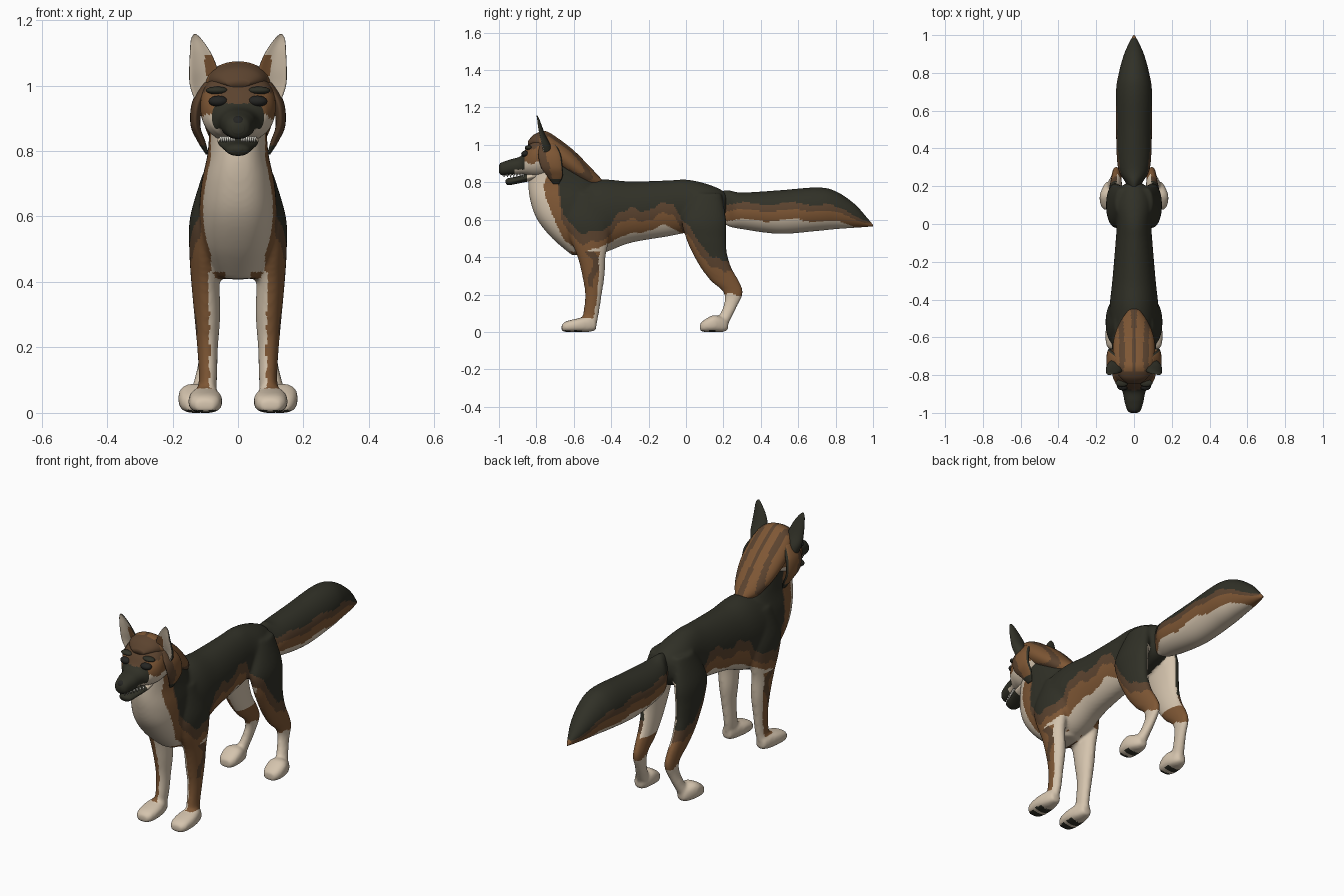
import bpy, bmesh, math
from mathutils import Matrix, Vector

if "Cube" in bpy.data.objects:
    bpy.data.objects.remove(bpy.data.objects["Cube"])

# Flat colours
COLOURS = {
    "charcoal": (0.030, 0.030, 0.020),
    "dark_brown": (0.105, 0.056, 0.028),
    "tan": (0.21, 0.095, 0.035),
    "cream": (0.66, 0.55, 0.42),
    "nose_black": (0.018, 0.018, 0.016),
    "tooth_white": (0.8, 0.78, 0.7),
}
MATS = {}
for label, rgb in COLOURS.items():
    m = bpy.data.materials.new(label)
    m.use_nodes = True
    m.diffuse_color = (*rgb, 1)
    m.node_tree.nodes["Principled BSDF"].inputs["Base Color"].default_value = (*rgb, 1)
    m.node_tree.nodes["Principled BSDF"].inputs["Roughness"].default_value = 0.8
    MATS[label] = m


def smooth_rows(rows, n):
    """Catmull-Rom interpolation of the section rows."""
    out = []
    for i in range(len(rows) - 1):
        a, b, c, d = (rows[max(0, min(len(rows) - 1, i + k))] for k in (-1, 0, 1, 2))
        for s in range(n):
            t = s / n
            out.append([q + t / 2 * (r - p + t * (2*p - 5*q + 4*r - e + t * (3*q - p - 3*r + e)))
                        for p, q, r, e in zip(a, b, c, d)])
    return out + [rows[-1]]


def loft(bm, axis, rows, side=1, seg=40, n=7, power=1.0, cup=0.0):
    """Skin oval sections: (place on axis, low, high, centre x, half width)."""
    def bend(v):
        return math.copysign(abs(v) ** power, v)
    rings = []
    for t, lo, hi, xc, hw in smooth_rows(rows, n):
        ring = []
        for k in range(seg):
            a = math.tau * k / seg
            u, v = bend(math.cos(a)), bend(math.sin(a))
            if v < 0:
                v += cup * (1 - u * u)
            x, o = side * (xc + hw * u), (lo + hi) / 2 + (hi - lo) / 2 * v
            ring.append(bm.verts.new((x, t, o) if axis == "y" else (x, o, t)))
        rings.append(ring)
    for r, q in zip(rings, rings[1:]):
        for k in range(seg):
            j = (k + 1) % seg
            bm.faces.new((r[k], r[j], q[j], q[k]))
    bm.faces.new(rings[0])
    bm.faces.new(rings[-1])


def ellipsoid(bm, centre, size):
    mat = Matrix.Translation(centre) @ Matrix.Diagonal((*size, 1))
    bmesh.ops.create_uvsphere(bm, u_segments=20, v_segments=12, radius=1, matrix=mat)


def finish(name, bm, rule, voxel=0):
    """Make the object, optionally fuse its parts, and colour faces by rule."""
    bmesh.ops.recalc_face_normals(bm, faces=bm.faces)
    me = bpy.data.meshes.new(name)
    bm.to_mesh(me)
    bm.free()
    ob = bpy.data.objects.new(name, me)
    bpy.context.collection.objects.link(ob)
    if voxel:
        mod = ob.modifiers.new("fuse", "REMESH")
        mod.mode, mod.voxel_size = "VOXEL", voxel
        soft = ob.modifiers.new("soften", "SMOOTH")
        soft.factor, soft.iterations = 0.5, 8
        graph = bpy.context.evaluated_depsgraph_get()
        me = bpy.data.meshes.new_from_object(ob.evaluated_get(graph))
        ob.modifiers.clear()
        ob.data = me
    me.materials.clear()
    names = list(COLOURS)
    for label in names:
        me.materials.append(MATS[label])
    for p in me.polygons:
        p.use_smooth = True
        c = p.center
        p.material_index = names.index(rule if isinstance(rule, str) else rule(c.x, c.y, c.z, p.normal))
    return ob


def line(points, y):
    """Piecewise linear height of a marking edge."""
    if y <= points[0][0]:
        return points[0][1]
    for (a, p), (b, q) in zip(points, points[1:]):
        if y <= b:
            return p + (q - p) * (y - a) / (b - a)
    return points[-1][1]


# Coat markings of the body
SADDLE = [(-.7, .95), (-.66, .62), (-.58, .54), (-.44, .53), (-.37, .64), (-.2, .66), (-.07, .69),
          (0, .58), (.08, .46), (.2, .37)]
BELLY = [(-.8, .95), (-.75, .72), (-.66, .5), (-.6, .42), (-.45, .45), (-.38, .5), (-.1, .57),
         (0, .52), (.05, .2)]


def body_rule(x, y, z, n):
    inward = n.x * math.copysign(1, x) < -.25
    front = y < -.3
    if z < .075:
        toe = y + .58 if front else y - .14
        pad = n.z < -.8 and (abs(toe) < .02 or toe < -.035) and abs(toe + .03) > .008
        return "charcoal" if pad else "cream"
    if front and z < .43 and abs(x) > .04:
        if inward or n.y > .35:
            return "cream"
        return "dark_brown" if z > .24 and -.2 < n.y + .25 * math.sin(z * 30) < .2 else "tan"
    if not front and y > .02 and inward and .3 < z < .62:
        return "cream"
    w = .012 * math.sin(y * 37) + .006 * math.sin(y * 83)
    top = line(SADDLE, y) + w
    if z > top:
        return "charcoal"
    if z < line(BELLY, y) + w / 2 or (abs(x) < .083 and y < -.58 and n.y < -.2):
        return "cream"
    return "dark_brown" if z > top - .055 else "tan"


# Body: trunk, neck and legs fused together
bm = bmesh.new()
loft(bm, "y", [(-.67, .48, .7, 0, .08), (-.58, .41, .785, 0, .125), (-.45, .42, .815, 0, .13),
               (-.3, .475, .805, 0, .115), (-.1, .51, .81, 0, .098), (0, .53, .815, 0, .092),
               (.1, .55, .795, 0, .1), (.18, .58, .765, 0, .08), (.215, .62, .74, 0, .045)])
loft(bm, "z", [(.41, -.61, -.47, 0, .06), (.5, -.715, -.45, 0, .1), (.6, -.795, -.42, 0, .118),
               (.7, -.832, -.44, 0, .112), (.8, -.842, -.48, 0, .092), (.93, -.82, -.57, 0, .085)], power=.85)
for s in (1, -1):
    loft(bm, "z", [(.74, -.6, -.47, .075, .03), (.6, -.64, -.41, .1, .046), (.5, -.62, -.41, .104, .045),
                   (.4, -.58, -.43, .1, .043), (.3, -.555, -.435, .094, .04), (.2, -.54, -.45, .093, .032),
                   (.1, -.55, -.465, .092, .028), (.03, -.57, -.48, .1, .03)], s)
    loft(bm, "y", [(-.665, .004, .04, .1, .03), (-.64, 0, .057, .1, .047), (-.58, 0, .072, .1, .052),
                   (-.52, 0, .08, .1, .04), (-.48, .01, .06, .1, .025)], s, power=.75)
    loft(bm, "z", [(.74, .04, .19, .065, .035), (.6, -.02, .215, .094, .05), (.5, 0, .215, .1, .046),
                   (.42, .035, .22, .1, .041), (.34, .08, .245, .098, .036), (.27, .135, .285, .094, .03),
                   (.21, .2, .305, .093, .025), (.14, .2, .275, .1, .024), (.03, .15, .22, .125, .03)], s)
    loft(bm, "y", [(.075, .004, .045, .13, .03), (.1, 0, .066, .13, .047), (.15, 0, .09, .13, .052),
                   (.2, 0, .075, .127, .036), (.225, .012, .05, .125, .02)], s, power=.75)
finish("body", bm, body_rule, .0085)


# Tail
def tail_rule(x, y, z, n):
    w = .008 * math.sin(y * 25)
    drop = max(0, y - .75) * .22
    if z < .597 + w - drop:
        return "cream"
    if z < .65 + w - drop * 1.3 or y > .985:
        return "tan"
    return "dark_brown" if z < .685 + w - drop * 1.8 else "charcoal"


bm = bmesh.new()
loft(bm, "y", [(.16, .62, .74, 0, .02), (.22, .57, .757, 0, .045), (.3, .55, .745, 0, .085),
               (.5, .525, .757, 0, .095), (.7, .54, .772, 0, .095), (.8, .55, .752, 0, .08),
               (.9, .557, .685, 0, .052), (.97, .562, .608, 0, .02), (1, .565, .572, 0, .003)], seg=72, n=12)
finish("tail", bm, tail_rule)


# Head with upper muzzle
def head_rule(x, y, z, n):
    w = .008 * math.sin(y * 60 + x * 40)
    if y < -.865 and z < .945:
        return "cream" if z < .868 and y > -.915 else "charcoal"
    if z < .905 + w:
        return "cream"
    return "tan" if z < .985 + w and abs(x) > .055 else "dark_brown"


bm = bmesh.new()
loft(bm, "y", [(-1, .853, .885, 0, .018), (-.985, .838, .905, 0, .036), (-.94, .838, .922, 0, .05),
               (-.885, .842, .94, 0, .062), (-.85, .835, .99, 0, .092), (-.8, .825, 1.04, 0, .114),
               (-.72, .83, 1.05, 0, .11), (-.64, .85, 1, 0, .09), (-.57, .85, .93, 0, .05)], seg=72, n=10, power=.9)
finish("head", bm, head_rule)

# Lower jaw
bm = bmesh.new()
loft(bm, "y", [(-.965, .798, .812, 0, .012), (-.95, .785, .822, 0, .034), (-.9, .793, .832, 0, .047),
               (-.84, .805, .85, 0, .062), (-.77, .82, .87, 0, .06)])
finish("lower_jaw", bm, lambda x, y, z, n: "charcoal" if y < -.85 else "cream")

# Teeth along the upper lip
bm = bmesh.new()
for s in (1, -1):
    for k in range(7):
        at = Vector((s * (.012 + .0065 * k), -.972 + .017 * k, .836))
        bmesh.ops.create_cone(bm, cap_ends=True, segments=8, radius1=.002, radius2=.006,
                              depth=.018, matrix=Matrix.Translation(at))
finish("teeth", bm, "tooth_white")

# Nose and eyes
bm = bmesh.new()
ellipsoid(bm, (0, -.982, .885), (.023, .018, .022))
finish("nose", bm, "nose_black")
for s, label in ((1, "left"), (-1, "right")):
    bm = bmesh.new()
    ellipsoid(bm, (s * .06, -.859, .952), (.03, .022, .017))
    finish(label + "_eye", bm, "nose_black")
    bm = bmesh.new()
    ellipsoid(bm, (s * .064, -.842, .985), (.034, .02, .012))
    finish(label + "_brow", bm, "charcoal")

    # Cupped ear
    def ear_rule(x, y, z, n):
        if n.y > -.3:
            return "charcoal"
        return "tan" if abs(x) < .092 + (z - 1) * .12 and z < 1.09 else "cream"
    bm = bmesh.new()
    loft(bm, "z", [(.95, -.79, -.71, .1, .03), (1, -.8, -.725, .105, .042), (1.05, -.803, -.75, .106, .043),
                   (1.1, -.805, -.77, .115, .032), (1.14, -.803, -.785, .127, .017),
                   (1.157, -.803, -.795, .131, .004)], s, cup=1.1)
    finish(label + "_ear", bm, ear_rule)

    # Long hair lock beside the cheek
    def lock_rule(x, y, z, n):
        if n.y > .5 or z < .82:
            return "charcoal"
        return "dark_brown" if y + .25 * (z - .9) < -.735 else "tan"
    bm = bmesh.new()
    loft(bm, "z", [(1.01, -.78, -.7, .085, .02), (.95, -.79, -.67, .122, .018), (.88, -.775, -.66, .13, .015),
                   (.83, -.74, -.66, .112, .012), (.79, -.71, -.68, .094, .005)], s)
    finish(label + "_hair_lock", bm, lock_rule)


# Mane from the forehead down the back of the neck
def mane_rule(x, y, z, n):
    streak = math.sin(abs(x) * 95 + y * 9 + z * 14)
    return "dark_brown" if streak > .35 or y < -.78 else "tan"


bm = bmesh.new()
loft(bm, "y", [(-.845, .995, 1.02, 0, .035), (-.81, .98, 1.057, 0, .075), (-.75, .93, 1.073, 0, .102),
               (-.68, .87, 1.032, 0, .112), (-.6, .82, .97, 0, .105), (-.52, .78, .89, 0, .075),
               (-.45, .78, .815, 0, .025)], seg=72, n=10)
finish("mane", bm, mane_rule)
